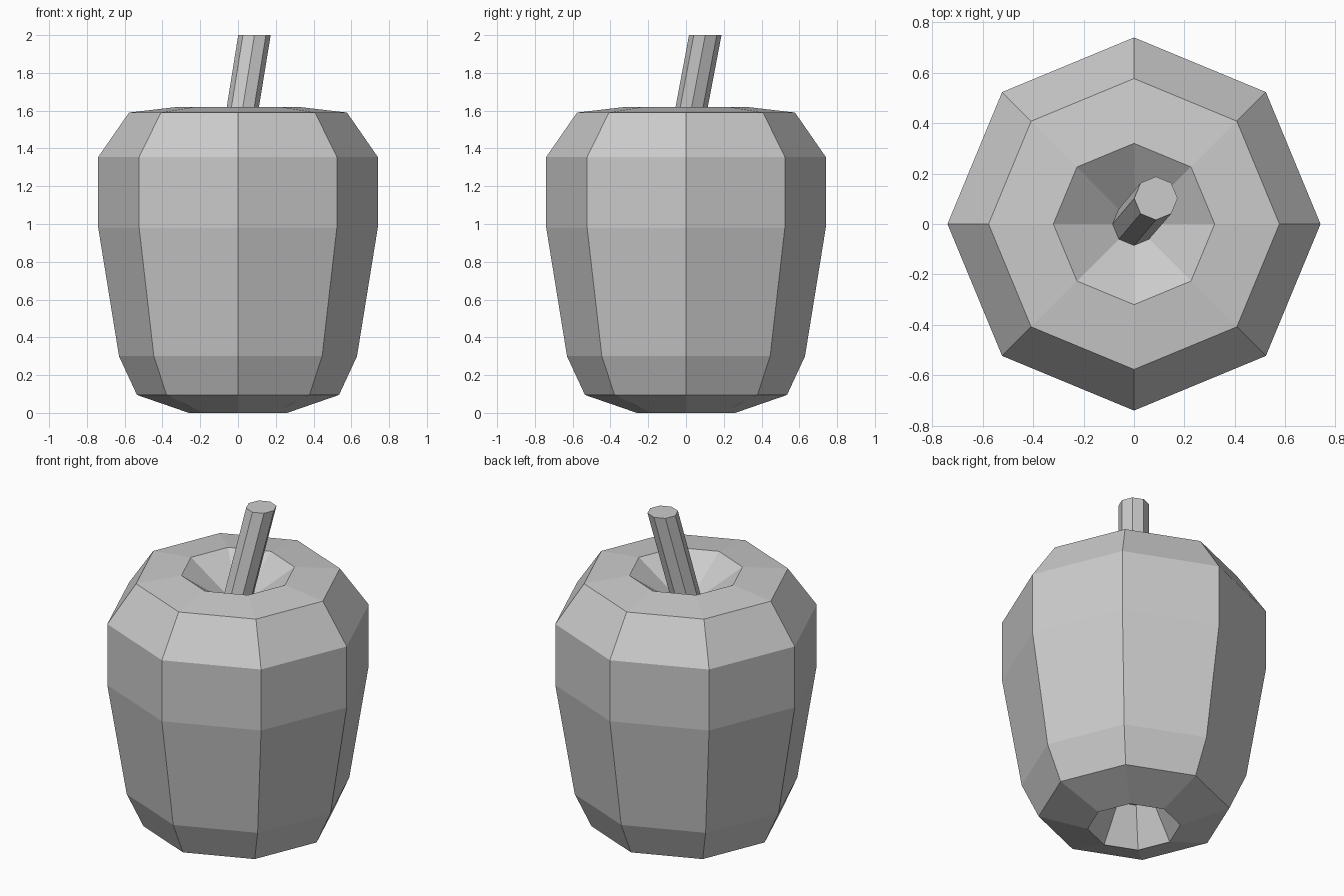
import bpy, bmesh
from math import cos, sin, pi

if "Cube" in bpy.data.objects:
    bpy.data.objects.remove(bpy.data.objects["Cube"])

SIDES = 8


def lathe(name, rings):
    """Skin eight-sided rings given as (radius, z, x offset, y offset)."""
    bm = bmesh.new()
    loops = []
    for r, z, ox, oy in rings:
        loops.append([bm.verts.new((ox + r * cos(2 * pi * i / SIDES),
                                    oy + r * sin(2 * pi * i / SIDES), z))
                      for i in range(SIDES)])
    for a, b in zip(loops, loops[1:]):
        for i in range(SIDES):
            j = (i + 1) % SIDES
            bm.faces.new((a[i], a[j], b[j], b[i]))
    bm.faces.new(loops[0][::-1])
    bm.faces.new(loops[-1])
    bmesh.ops.recalc_face_normals(bm, faces=bm.faces)
    mesh = bpy.data.meshes.new(name)
    bm.to_mesh(mesh)
    bm.free()
    obj = bpy.data.objects.new(name, mesh)
    bpy.context.collection.objects.link(obj)
    return obj


# Fruit body: from the hollow underneath, up the outside, into the top dimple
profile = [(0.14, 0.22), (0.26, 0.0), (0.535, 0.095), (0.63, 0.30),
           (0.74, 0.98), (0.74, 1.355), (0.577, 1.59), (0.32, 1.62),
           (0.085, 1.46)]
lathe("apple_body", [(r, z, 0, 0) for r, z in profile])

# Leaning stem, rising from the bottom of the dimple
lathe("stem", [(0.085, 1.46, 0, 0), (0.086, 2.0, 0.087, 0.102)])
